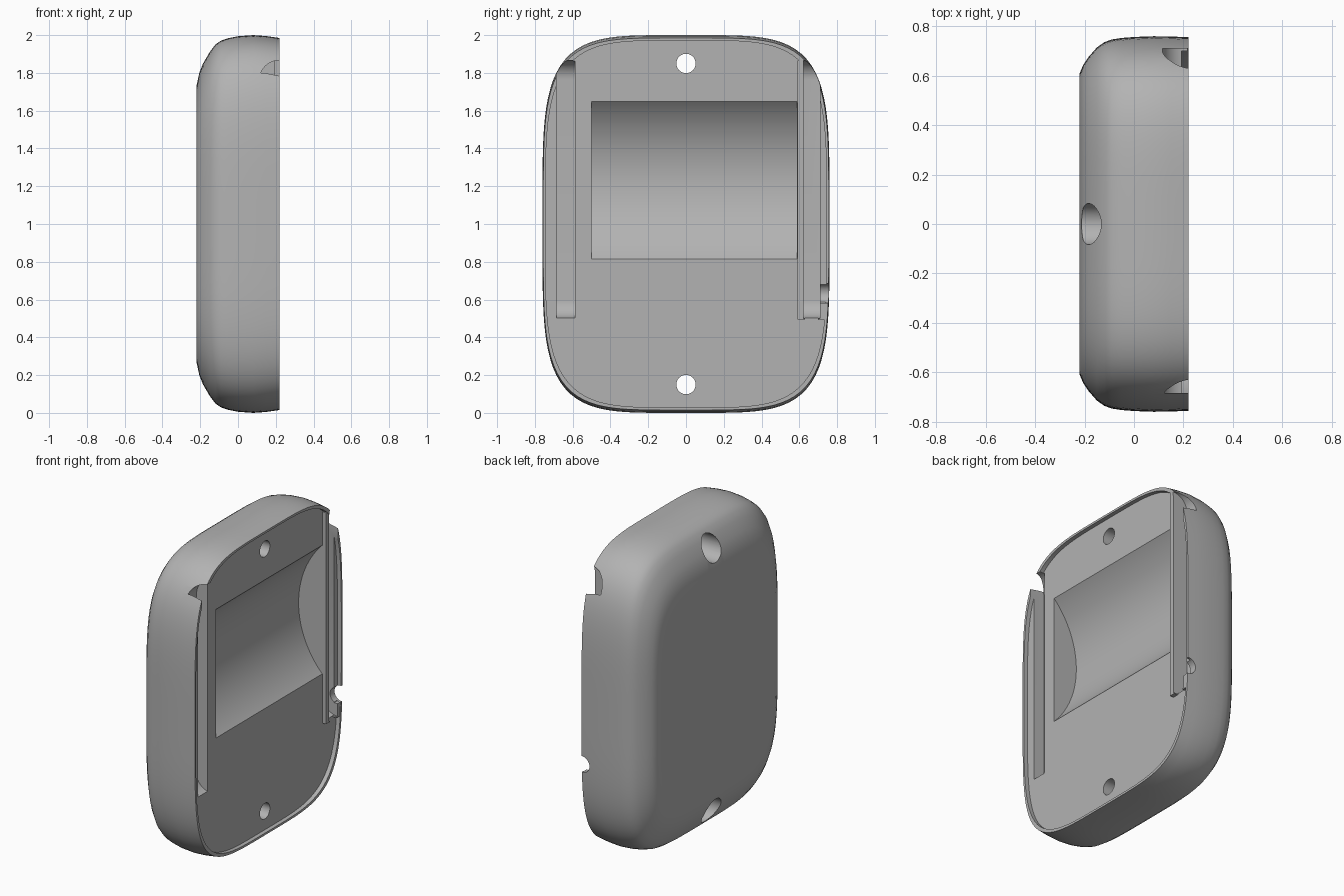
import bpy, bmesh, math
from math import cos, sin, pi

cube = bpy.data.objects.get("Cube")
if cube:
    bpy.data.objects.remove(cube, do_unlink=True)

grey = bpy.data.materials.new("plain_grey")
grey.use_nodes = True
GREY = (0.45, 0.45, 0.45, 1)
grey.diffuse_color = GREY
grey.node_tree.nodes["Principled BSDF"].inputs["Base Color"].default_value = GREY
MID = 1.0


def loft(name, rings):
    """Closed skin through rings of equal point counts."""
    bm = bmesh.new()
    loops = [[bm.verts.new(p) for p in ring] for ring in rings]
    count = len(loops[0])
    for low, high in zip(loops, loops[1:]):
        for i in range(count):
            j = (i + 1) % count
            bm.faces.new((low[i], low[j], high[j], high[i]))
    bm.faces.new(loops[0])
    bm.faces.new(loops[-1])
    bmesh.ops.recalc_face_normals(bm, faces=bm.faces)
    mesh = bpy.data.meshes.new(name)
    bm.to_mesh(mesh)
    bm.free()
    mesh.materials.append(grey)
    obj = bpy.data.objects.new(name, mesh)
    bpy.context.collection.objects.link(obj)
    return obj


def oval(x, a, b, n, count=160):
    """Rounded rectangle ring in the plane at x."""
    ring = []
    for i in range(count):
        t = 2 * pi * (i + 0.5) / count
        c, s = cos(t), sin(t)
        # sample evenly by angle for a regular rounded corner
        r = (abs(c) ** n + abs(s) ** n) ** (-1 / n)
        ring.append((x, a * r * c, MID + b * r * s))
    return ring


def bar(name, outline, y0, y1):
    """Extrude an (x, z) outline along y."""
    return loft(name, [[(x, y, z) for x, z in outline] for y in (y0, y1)])


def disc(cx, cz, r, count=96):
    return [(cx + r * cos(2 * pi * i / count), cz + r * sin(2 * pi * i / count))
            for i in range(count)]


def rect(x0, x1, z0, z1):
    return [(x0, z0), (x1, z0), (x1, z1), (x0, z1)]


def slot_outline(floor, r, z0, z1):
    """Long groove with rounded corners at its floor."""
    pts = [(0.4, z1), (0.4, z0)]
    for cz, start in ((z0 + r, 1.5 * pi), (z1 - r, pi)):
        for i in range(13):
            t = start - i * pi / 24
            pts.append((floor + r + r * cos(t), cz + r * sin(t)))
    return pts


def pipe(name, z, r, x0, x1):
    return loft(name, [[(x, y, z + h) for y, h in disc(0, 0, r, 48)] for x in (x0, x1)])


def combine(body, tool, operation):
    tool.hide_render = True
    mod = body.modifiers.new(tool.name, "BOOLEAN")
    mod.operation = operation
    mod.solver = "EXACT"
    mod.object = tool
    bpy.context.view_layer.objects.active = body
    bpy.ops.object.modifier_apply(modifier=mod.name)
    bpy.data.objects.remove(tool, do_unlink=True)


# Outer shell: flat back swelling to a straight-walled open side
profile = [(-0.22, 0.56, 0.67), (-0.22, 0.61, 0.73), (-0.205, 0.645, 0.80),
           (-0.185, 0.675, 0.85), (-0.15, 0.715, 0.91), (-0.12, 0.736, 0.95),
           (-0.09, 0.747, 0.971), (-0.05, 0.753, 0.984), (0, 0.757, 0.994),
           (0.08, 0.76, 1.0), (0.15, 0.759, 0.995), (0.22, 0.756, 0.985)]
shell = loft("half_shell", [oval(x, a, b, 4.5) for x, a, b in profile])

# Recessed inner face with a thin lip
combine(shell, loft("face_recess", [oval(x, 0.744, 0.971, 4.3) for x in (0.193, 0.4)]),
        "DIFFERENCE")

# Raised rail and small stop block
combine(shell, bar("rail", rect(0.15, 0.219, 0.495, 1.865), 0.59, 0.63), "UNION")
combine(shell, bar("stop_block", rect(0.15, 0.217, 0.492, 0.582), 0.70, 0.738), "UNION")

# Long grooves on both sides
for name, y0, y1 in (("front_groove", -0.685, -0.588), ("back_groove", 0.621, 0.71)):
    combine(shell, bar(name, slot_outline(0.115, 0.1, 0.5, 1.865), y0, y1), "DIFFERENCE")

# Shallow cylindrical cradle
combine(shell, bar("cradle", disc(0.62, 1.232, 0.597, 160), -0.5, 0.588), "DIFFERENCE")

# Wire notch through the lip
combine(shell, bar("wire_notch", disc(0.215, 0.633, 0.052, 48), 0.69, 0.9), "DIFFERENCE")

# Screw holes with wider counterbores on the back
for z in (0.15, 1.85):
    combine(shell, pipe("screw_hole", z, 0.051, -0.4, 0.4), "DIFFERENCE")
    combine(shell, pipe("counterbore", z, 0.083, -0.4, -0.03), "DIFFERENCE")

for o in bpy.context.selected_objects:
    o.select_set(False)
shell.select_set(True)
bpy.context.view_layer.objects.active = shell
bpy.ops.object.shade_smooth_by_angle(angle=math.radians(28))
